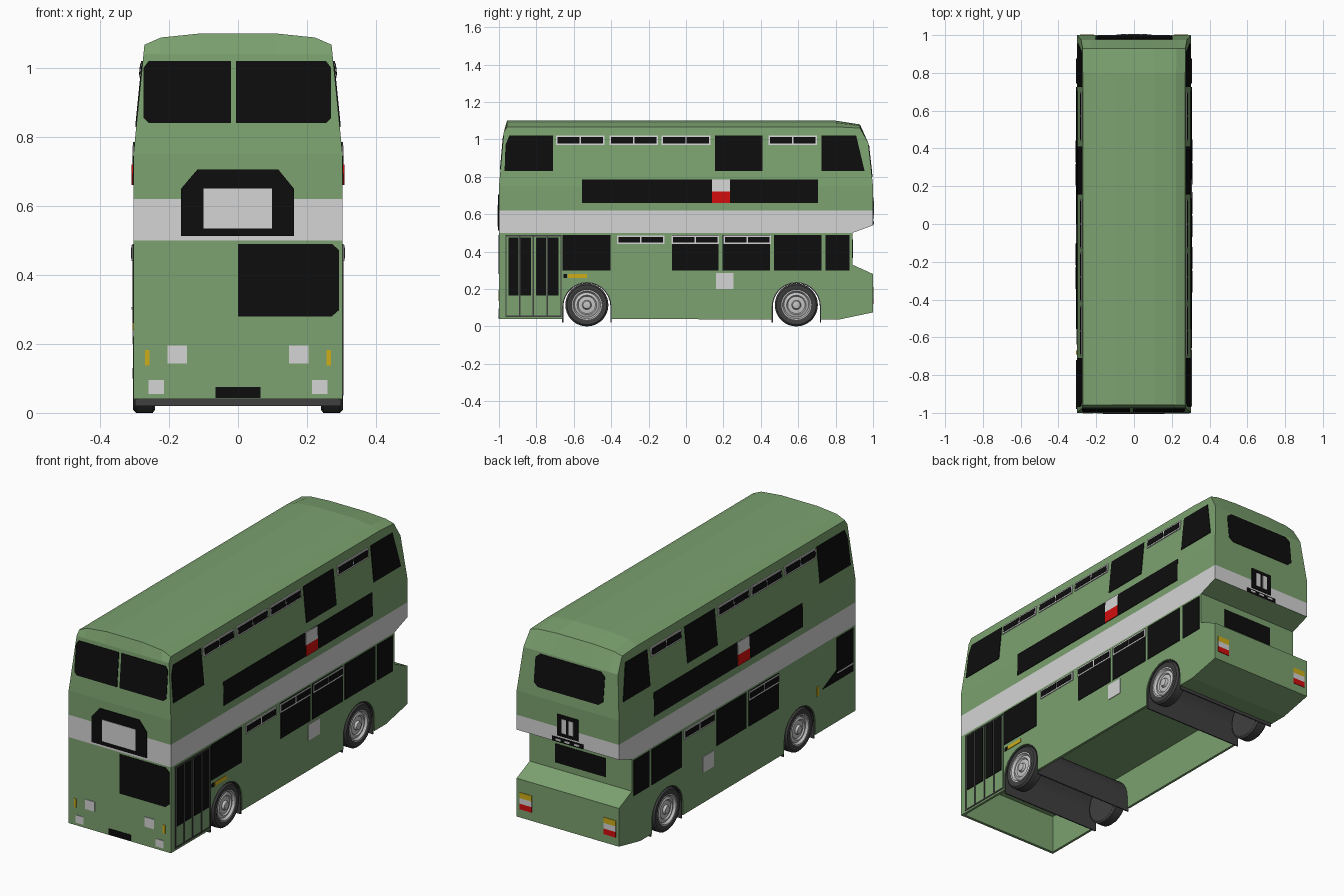
import bpy, bmesh, math
from mathutils import Vector

if "Cube" in bpy.data.objects:
    bpy.data.objects.remove(bpy.data.objects["Cube"])


def material(name, rgb):
    m = bpy.data.materials.new(name)
    m.diffuse_color = (*rgb, 1)
    m.use_nodes = True
    m.node_tree.nodes["Principled BSDF"].inputs["Base Color"].default_value = m.diffuse_color
    return m


GREEN = material("green paint", (0.20, 0.36, 0.16))
WHITE = material("off white", (0.66, 0.66, 0.66))
BLACK = material("black glass", (0.004, 0.004, 0.004))
GREY = material("dark grey rubber", (0.05, 0.05, 0.05))
SILVER = material("silver metal", (0.55, 0.55, 0.55))
RED = material("red", (0.66, 0.004, 0.004))
YELLOW = material("amber", (0.62, 0.42, 0.01))
HW = 0.303


def half_width(z):
    return HW - max(0, z - 0.75) * 0.1


def finish(name, bm, *mats):
    bmesh.ops.recalc_face_normals(bm, faces=bm.faces)
    me = bpy.data.meshes.new(name)
    bm.to_mesh(me)
    bm.free()
    ob = bpy.data.objects.new(name, me)
    bpy.context.collection.objects.link(ob)
    for m in mats:
        me.materials.append(m)
    return ob


def extrude_x(bm, profile, xs, closed=True):
    """Sweep a (y, z) profile through x stations."""
    rows = [[bm.verts.new((x, y, z)) for y, z in profile] for x in xs]
    n = len(profile)
    for a, b in zip(rows, rows[1:]):
        for i in range(n if closed else n - 1):
            j = (i + 1) % n
            bm.faces.new((a[i], a[j], b[j], b[i]))
    if closed:
        bm.faces.new(rows[0])
        bm.faces.new(rows[-1])


# ---- body shell: side profile, swept across, then tapered and crowned
profile = [(-1, 0.04), (-1, 0.75), (-0.974, 1.04), (-0.957, 1.1), (0.8, 1.1), (0.93, 1.08),
           (0.975, 0.98), (1, 0.75), (1, 0.54), (0.89, 0.5), (0.89, 0.33), (1, 0.28),
           (1, 0.075), (0.82, 0.037)]
bm = bmesh.new()
extrude_x(bm, profile, [t * HW for t in (-1, -0.83, -0.4, 0.4, 0.83, 1)])
for z in (0.5, 0.62, 0.75):
    bmesh.ops.bisect_plane(bm, geom=bm.verts[:] + bm.edges[:] + bm.faces[:], dist=1e-4,
                           plane_co=(0, 0, z), plane_no=(0, 0, 1))
for v in bm.verts:
    t = abs(v.co.x) / HW
    drop = 0.033 if t > 0.9 else 0.012 if t > 0.6 else 0
    v.co.z -= drop * max(0, min(1, (v.co.z - 1.05) / 0.05))
    v.co.x *= half_width(v.co.z) / HW
bmesh.ops.recalc_face_normals(bm, faces=bm.faces)
# pale band between the decks
for f in bm.faces:
    f.normal_update()
    if 0.5 < f.calc_center_median().z < 0.62 and f.normal.z > -0.5:
        f.material_index = 1
body = finish("body_shell", bm, GREEN, WHITE)

# ---- wheel arches and open underside
AXLES = (-0.53, 0.59)


def arch(yc, r):
    pts = [(yc + r * math.cos(math.pi * i / 14), 0.105 + r * math.sin(math.pi * i / 14))
           for i in range(15)]
    return [(yc + r, 0.02)] + pts + [(yc - r, 0.02)]


def cut(profile_pts, hw):
    b = bmesh.new()
    extrude_x(b, profile_pts, (-hw, hw))
    c = finish("underside_cutter", b, GREEN)
    c.hide_render = True
    mod = body.modifiers.new("cut", "BOOLEAN")
    mod.operation, mod.solver, mod.object = "DIFFERENCE", "EXACT", c
    bpy.context.view_layer.objects.active = body
    bpy.ops.object.modifier_apply(modifier=mod.name)
    bpy.data.objects.remove(c)


cut([(-0.985, -0.05), (-0.985, 0.245), (0.71, 0.245), (0.71, -0.05)], 0.29)
for yc in AXLES:
    cut(arch(yc, 0.132), 0.4)
    b = bmesh.new()
    extrude_x(b, arch(yc, 0.132) + arch(yc, 0.126)[::-1], (-0.298, 0.298))
    finish("wheel_arch_liner", b, GREY)


# ---- wheels
def lathe(name, pts, yc, side, mat, n=36):
    b = bmesh.new()
    rings = [[b.verts.new((side * x, yc + r * math.cos(2 * math.pi * i / n),
                           0.115 + r * math.sin(2 * math.pi * i / n))) for i in range(n)]
             for r, x in pts]
    for p, q in zip(rings, rings[1:]):
        for i in range(n):
            b.faces.new((p[i], p[i - 1], q[i - 1], q[i]))
    b.faces.new(rings[0])
    b.faces.new(rings[-1])
    ob = finish(name, b, mat)
    bpy.ops.object.select_all(action="DESELECT")
    ob.select_set(True)
    bpy.context.view_layer.objects.active = ob
    bpy.ops.object.shade_smooth_by_angle(angle=math.radians(35))


for yc in AXLES:
    for s in (-1, 1):
        lathe("tyre", [(0.078, 0.285), (0.08, 0.3), (0.09, 0.305), (0.106, 0.304), (0.115, 0.295),
                       (0.115, 0.247), (0.105, 0.24)], yc, s, GREY)
        lathe("wheel_rim", [(0.08, 0.27), (0.08, 0.303), (0.074, 0.303), (0.066, 0.291),
                            (0.052, 0.297), (0.046, 0.29), (0.025, 0.292), (0.02, 0.304),
                            (0.01, 0.306)], yc, s, SILVER)

# ---- thin plates that follow a wall of the body
WALLS = {
    "R": lambda u, z, o: (half_width(z) + o, u, z),
    "L": lambda u, z, o: (-half_width(z) - o, u, z),
    "F": lambda u, z, o: (u, -1 + max(0, z - 0.75) * 0.09 - o, z),
    "B": lambda u, z, o: (u, 1 - max(0, z - 0.75) * 0.109 + o, z),
    "N": lambda u, z, o: (u, 0.89 + o, z),
}


def poly(name, wall, pts, mat, layer=1):
    b = bmesh.new()
    outer = [b.verts.new(WALLS[wall](u, z, 0.001 + 0.002 * layer)) for u, z in pts]
    inner = [b.verts.new(WALLS[wall](u, z, -0.001)) for u, z in pts]
    b.faces.new(outer)
    b.faces.new(inner[::-1])
    for i in range(len(pts)):
        b.faces.new((outer[i - 1], outer[i], inner[i], inner[i - 1]))
    return finish(name, b, mat)


def rect(name, wall, u0, u1, z0, z1, mat, layer=1):
    return poly(name, wall, [(u0, z0), (u1, z0), (u1, z1), (u0, z1)], mat, layer)


def louver(wall, u0, u1, z0, z1):
    rect("vent_frame", wall, u0, u1, z0, z1, WHITE, 2)
    m = (u0 + u1) / 2
    for a, c in ((u0 + 0.008, m - 0.004), (m + 0.004, u1 - 0.008)):
        rect("vent_pane", wall, a, c, z0 + 0.008, z1 - 0.008, BLACK, 3)


# both sides
for w in "RL":
    poly("upper_front_side_window", w, [(-0.97, 0.83), (-0.71, 0.83), (-0.71, 1.02),
                                        (-0.945, 1.02), (-0.965, 0.97)], BLACK)
    poly("upper_rear_side_window", w, [(0.725, 0.83), (0.955, 0.83), (0.91, 1.02),
                                       (0.725, 1.02)], BLACK)
    rect("upper_middle_window", w, 0.155, 0.41, 0.83, 1.02, BLACK)
    for u in (-0.695, -0.41, -0.13, 0.44):
        louver(w, u, u + 0.26, 0.97, 1.02)
    rect("side_panel", w, -0.555, 0.705, 0.66, 0.785, BLACK)
    u = 0.138 if w == "R" else -0.1
    rect("panel_patch_white", w, u, u + 0.098, 0.72, 0.785, WHITE, 2)
    rect("panel_patch_red", w, u, u + 0.098, 0.66, 0.72, RED, 2)
    for u0, u1 in ((-0.075, 0.175), (0.47, 0.725), (0.745, 0.875)):
        rect("lower_window", w, u0, u1, 0.3, 0.49, BLACK)
    u = 0.16 if w == "R" else 0.2
    rect("side_plate", w, u, u + 0.095, 0.2, 0.285, WHITE)

# right side only
rect("lower_window", "R", -0.66, -0.405, 0.3, 0.49, BLACK)
rect("lower_window", "R", 0.195, 0.45, 0.3, 0.49, BLACK)
for u in (-0.37, -0.078, 0.2):
    louver("R", u, u + 0.255, 0.44, 0.487)
rect("side_marker", "R", -0.63, -0.53, 0.26, 0.28, YELLOW)
rect("side_marker_base", "R", -0.655, -0.635, 0.26, 0.28, BLACK)
for u in (-0.966, -0.893, -0.82, -0.745, -0.672):
    rect("door_post", "R", u, u + 0.007, 0.05, 0.487, GREY)
for z in (0.05, 0.48):
    rect("door_rail", "R", -0.966, -0.665, z, z + 0.008, GREY)
for u in (-0.95, -0.884, -0.803, -0.737):
    rect("door_pane", "R", u, u + 0.055, 0.165, 0.476, BLACK)

# left side only
rect("lower_window", "L", -0.35, -0.095, 0.3, 0.49, BLACK)
louver("L", -0.352, -0.095, 0.44, 0.487)
louver("L", 0.195, 0.45, 0.44, 0.487)
poly("driver_window", "L", [(-0.98, 0.26), (-0.72, 0.26), (-0.84, 0.32), (-0.84, 0.49),
                            (-0.98, 0.49)], BLACK)
rect("driver_window_sill", "L", -0.98, -0.84, 0.3, 0.307, WHITE, 2)
rect("side_marker", "L", -0.69, -0.67, 0.24, 0.29, YELLOW)

# front
for s, inner, outer in ((-1, 0.02, 0.274), (1, -0.006, 0.27)):
    inner = 0.021 if s < 0 else -0.006
    pts = [(inner, 0.84), (outer - 0.015, 0.84), (outer, 0.855), (outer, 1.0),
           (outer - 0.015, 1.02), (inner, 1.02)]
    poly("upper_windscreen", "F", [(s * u, z) for u, z in pts], BLACK)
    rect("headlight", "F", s * 0.176 - 0.028, s * 0.176 + 0.028, 0.143, 0.195, WHITE)
    rect("fog_light", "F", s * 0.237 - 0.023, s * 0.237 + 0.023, 0.055, 0.096, WHITE)
    rect("indicator", "F", s * 0.263 - 0.007, s * 0.263 + 0.007, 0.137, 0.182, YELLOW)
poly("lower_windscreen", "F", [(0, 0.28), (0.272, 0.28), (0.293, 0.298), (0.293, 0.472),
                               (0.272, 0.49), (0, 0.49)], BLACK)
poly("route_box", "F", [(-0.165, 0.513), (0.162, 0.513), (0.162, 0.65), (0.117, 0.705),
                        (-0.118, 0.705), (-0.165, 0.65)], BLACK, 2)
rect("route_blind", "F", -0.1, 0.098, 0.535, 0.65, WHITE, 3)
rect("front_plate", "F", -0.065, 0.065, 0.043, 0.075, BLACK)

# rear
poly("upper_rear_window", "B", [(-0.18, 0.8), (0.18, 0.8), (0.205, 0.82), (0.205, 0.95),
                                (0.18, 0.97), (-0.18, 0.97), (-0.205, 0.95), (-0.205, 0.82)], BLACK)
rect("rear_route_box", "B", -0.062, 0.062, 0.575, 0.69, BLACK)
for u in (-0.035, 0.008):
    rect("rear_blind", "B", u, u + 0.027, 0.595, 0.67, WHITE, 2)
rect("rear_plate", "B", -0.092, 0.092, 0.541, 0.565, BLACK)
for u in (-0.07, -0.015, 0.04):
    rect("rear_plate_mark", "B", u, u + 0.03, 0.548, 0.558, WHITE, 2)
rect("lower_rear_window", "N", -0.15, 0.15, 0.365, 0.465, BLACK)
for u in (-0.285, 0.213):
    for i, m in enumerate((RED, WHITE, YELLOW)):
        rect("tail_light", "B", u, u + 0.072, 0.12 + 0.03 * i, 0.15 + 0.03 * i, m)
